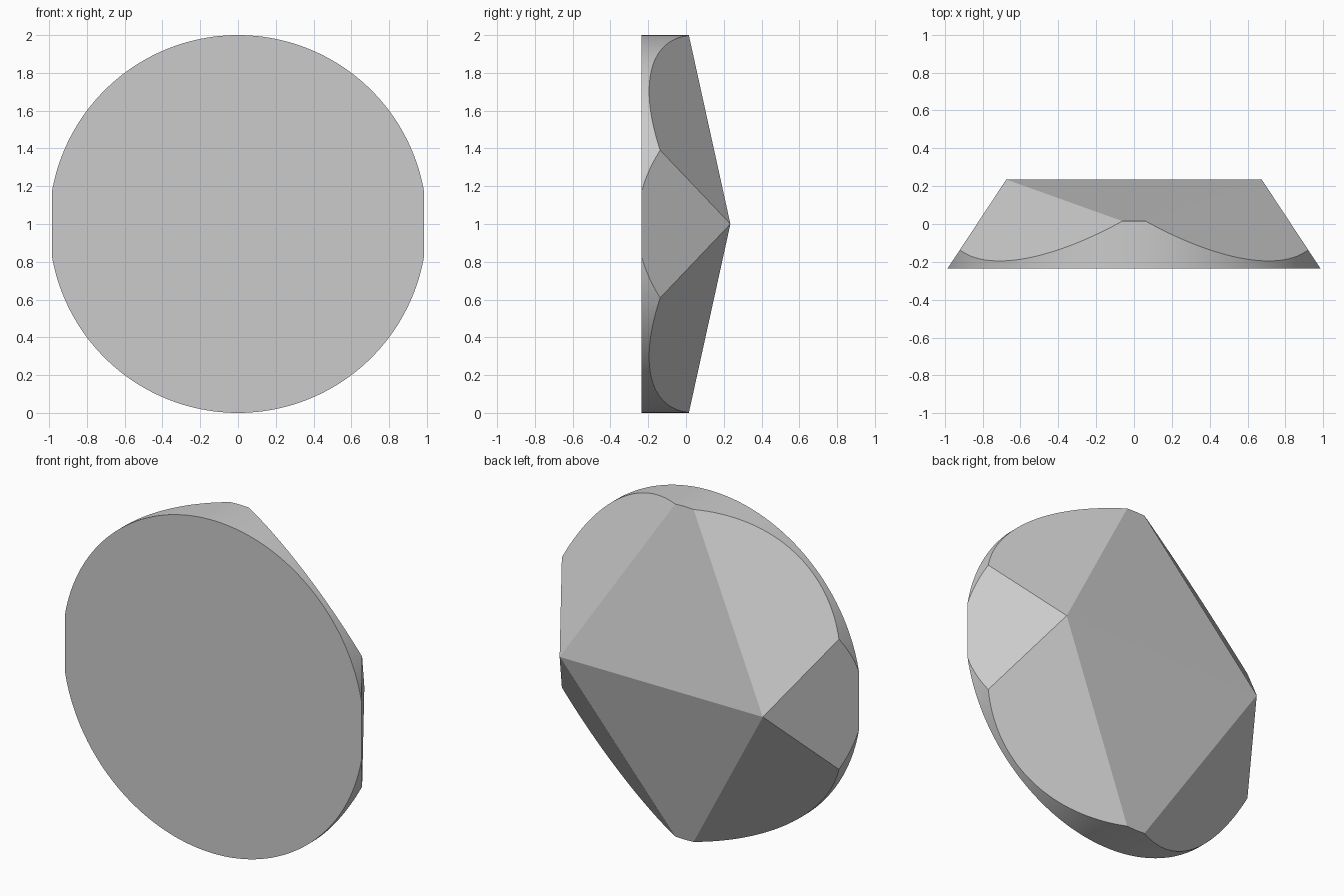
import bpy, bmesh, math
from mathutils import Vector

cube = bpy.data.objects.get("Cube")
if cube:
    bpy.data.objects.remove(cube, do_unlink=True)

HALF = 0.235        # half thickness of the disc
RIDGE = 0.675       # half length of the back ridge

grey = bpy.data.materials.new("plain_grey")
grey.use_nodes = True
colour = (0.6, 0.6, 0.6, 1)
grey.diffuse_color = colour
grey.node_tree.nodes["Principled BSDF"].inputs["Base Color"].default_value = colour

# Round blank, lying along the y axis
bpy.ops.mesh.primitive_cylinder_add(vertices=192, radius=1, depth=2 * HALF,
                                    location=(0, 0, 1), rotation=(math.pi / 2, 0, 0))
gem = bpy.context.object
gem.name = "faceted_disc"
bpy.ops.object.transform_apply(location=False, rotation=True, scale=False)

# Cutting planes through the ridge end, the rim point and the girdle corner
ridge_end = Vector((RIDGE, HALF, 0))
rim = Vector((0.06, 0.015, 1))
corner = Vector((0.92, -0.136, 0.39))
roof = (rim - ridge_end).cross(Vector((1, 0, 0)))
side = (corner - ridge_end).cross(Vector((0, 0, 1)))
kite = (rim - ridge_end).cross(corner - ridge_end)

bm = bmesh.new()
bm.from_mesh(gem.data)


def cut(normal, sx, sz):
    """Slice away everything outside a mirrored plane and cap the opening."""
    n = Vector((normal.x * sx, normal.y, normal.z * sz))
    if normal.y < 0:
        n = -n
    point = Vector((ridge_end.x * sx, HALF, 0))
    result = bmesh.ops.bisect_plane(bm, geom=bm.verts[:] + bm.edges[:] + bm.faces[:],
                                    dist=1e-5, plane_co=point, plane_no=n,
                                    clear_outer=True)
    edges = [e for e in result["geom_cut"] if isinstance(e, bmesh.types.BMEdge)]
    bmesh.ops.holes_fill(bm, edges=edges, sides=0)


# Roof, side and corner facets
for s in (1, -1):
    cut(roof, 1, s)
for s in (1, -1):
    cut(side, s, 1)
for sx in (1, -1):
    for sz in (1, -1):
        cut(kite, sx, sz)

bmesh.ops.remove_doubles(bm, verts=bm.verts[:], dist=1e-4)
bmesh.ops.recalc_face_normals(bm, faces=bm.faces[:])
bm.to_mesh(gem.data)
bm.free()

gem.data.materials.append(grey)
bpy.ops.object.shade_smooth_by_angle(angle=math.radians(8))
